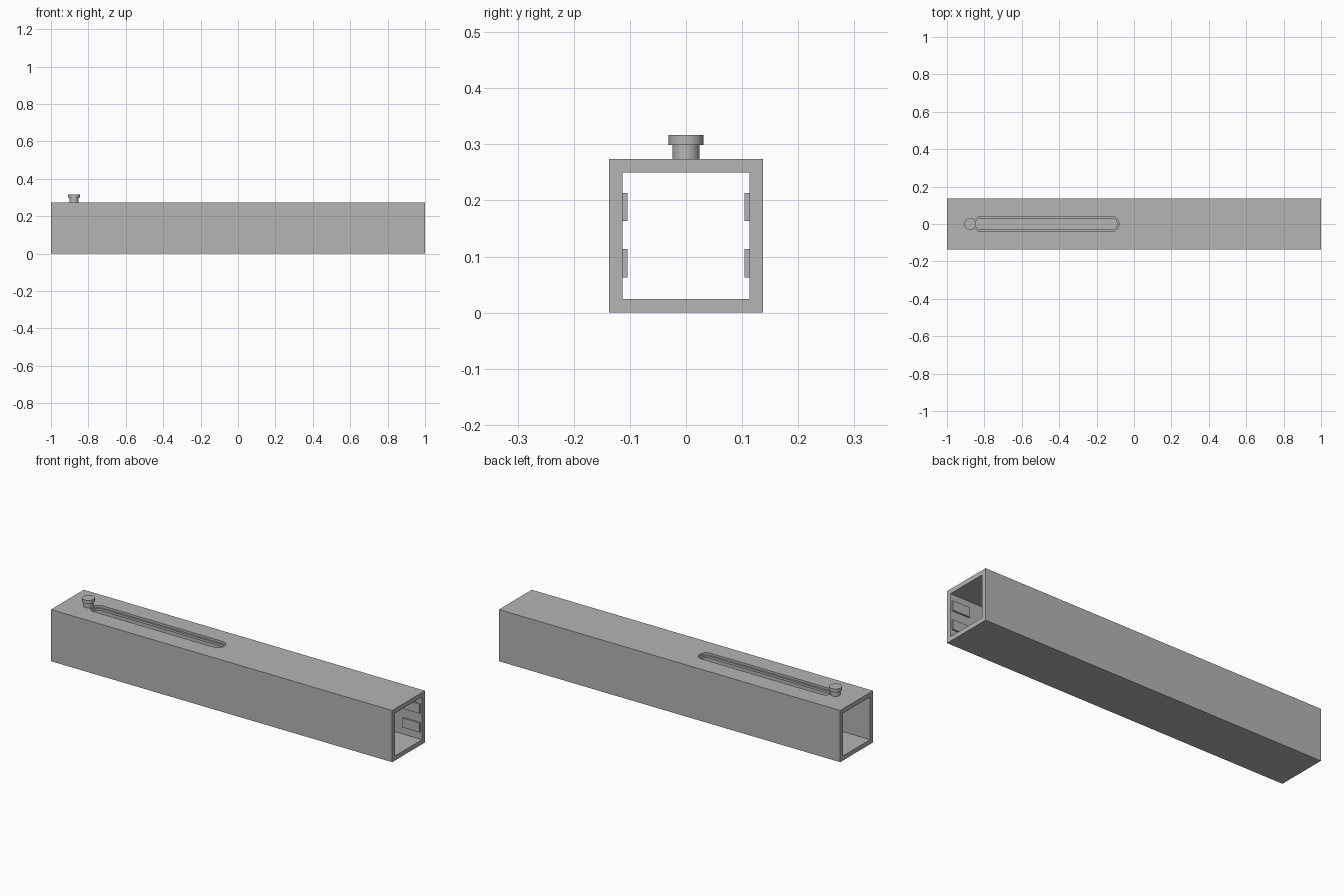
import bpy
import bmesh
import math

if "Cube" in bpy.data.objects:
    bpy.data.objects.remove(bpy.data.objects["Cube"])

HALF = 0.137       # half the outer width of the tube
WALL = 0.024       # wall thickness
TOP = 2 * HALF     # height of the tube

grey = bpy.data.materials.new("plain grey")
grey.use_nodes = True
colour = (0.46, 0.46, 0.46, 1)
grey.diffuse_color = colour
grey.node_tree.nodes["Principled BSDF"].inputs["Base Color"].default_value = colour


def finish(name, bm):
    """Turn a bmesh into a named grey object."""
    bmesh.ops.recalc_face_normals(bm, faces=bm.faces)
    mesh = bpy.data.meshes.new(name)
    bm.to_mesh(mesh)
    bm.free()
    mesh.materials.append(grey)
    obj = bpy.data.objects.new(name, mesh)
    bpy.context.collection.objects.link(obj)
    return obj


def box(name, low, high):
    bm = bmesh.new()
    bmesh.ops.create_cube(bm, size=1)
    for v in bm.verts:
        v.co = [high[i] if v.co[i] > 0 else low[i] for i in range(3)]
    return finish(name, bm)


def slot_prism(name, x0, x1, radius, z0, z1, steps=16):
    """Upright prism with a round-ended slot outline."""
    bm = bmesh.new()
    ring = []
    for centre, start in ((x1 - radius, -math.pi / 2), (x0 + radius, math.pi / 2)):
        for i in range(steps + 1):
            a = start + math.pi * i / steps
            ring.append(bm.verts.new((centre + radius * math.cos(a), radius * math.sin(a), z0)))
    face = bm.faces.new(ring)
    out = bmesh.ops.extrude_face_region(bm, geom=[face])
    moved = [g for g in out["geom"] if isinstance(g, bmesh.types.BMVert)]
    bmesh.ops.translate(bm, verts=moved, vec=(0, 0, z1 - z0))
    return finish(name, bm)


def cut(obj, cutter):
    cutter.hide_render = True
    mod = obj.modifiers.new("cut", "BOOLEAN")
    mod.operation = "DIFFERENCE"
    mod.solver = "EXACT"
    mod.object = cutter
    bpy.context.view_layer.objects.active = obj
    bpy.ops.object.modifier_apply(modifier=mod.name)
    bpy.data.objects.remove(cutter)


def smooth(obj):
    bpy.ops.object.select_all(action="DESELECT")
    obj.select_set(True)
    bpy.context.view_layer.objects.active = obj
    bpy.ops.object.shade_smooth_by_angle(angle=math.radians(30))


# Square tube, open at both ends
tube = box("square_tube", (-1, -HALF, 0), (1, HALF, TOP))
inner = HALF - WALL
cut(tube, box("bore", (-1.1, -inner, WALL), (1.1, inner, TOP - WALL)))

# Stepped slot through the top wall
cut(tube, slot_prism("slot_upper", -0.858, -0.08, 0.039, TOP - WALL / 2, TOP + 0.05))
cut(tube, slot_prism("slot_lower", -0.849, -0.089, 0.030, TOP - WALL - 0.02, TOP - WALL / 4))
smooth(tube)

# Locking pads on the inside of both side walls, at the +x end
for side, sign in (("front", -1), ("back", 1)):
    for level, z in (("lower", 0.063), ("upper", 0.163)):
        y0, y1 = sorted((sign * 0.104, sign * (inner + 0.002)))
        box(f"{side}_{level}_pad", (0.89, y0, z), (0.992, y1, z + 0.05))

# Button: narrow stem with a wider cap, revolved from one profile
profile = [(0, TOP - 0.01), (0.024, TOP - 0.01), (0.024, 0.299),
           (0.031, 0.299), (0.031, 0.317), (0, 0.317)]
bm = bmesh.new()
points = [bm.verts.new((r, 0, z)) for r, z in profile]
edges = [bm.edges.new(pair) for pair in zip(points, points[1:])]
bmesh.ops.spin(bm, geom=points + edges, cent=(0, 0, 0), axis=(0, 0, 1),
               angle=2 * math.pi, steps=40)
bmesh.ops.remove_doubles(bm, verts=bm.verts, dist=0.0001)
bmesh.ops.translate(bm, verts=bm.verts, vec=(-0.877, 0, 0))
smooth(finish("button", bm))
